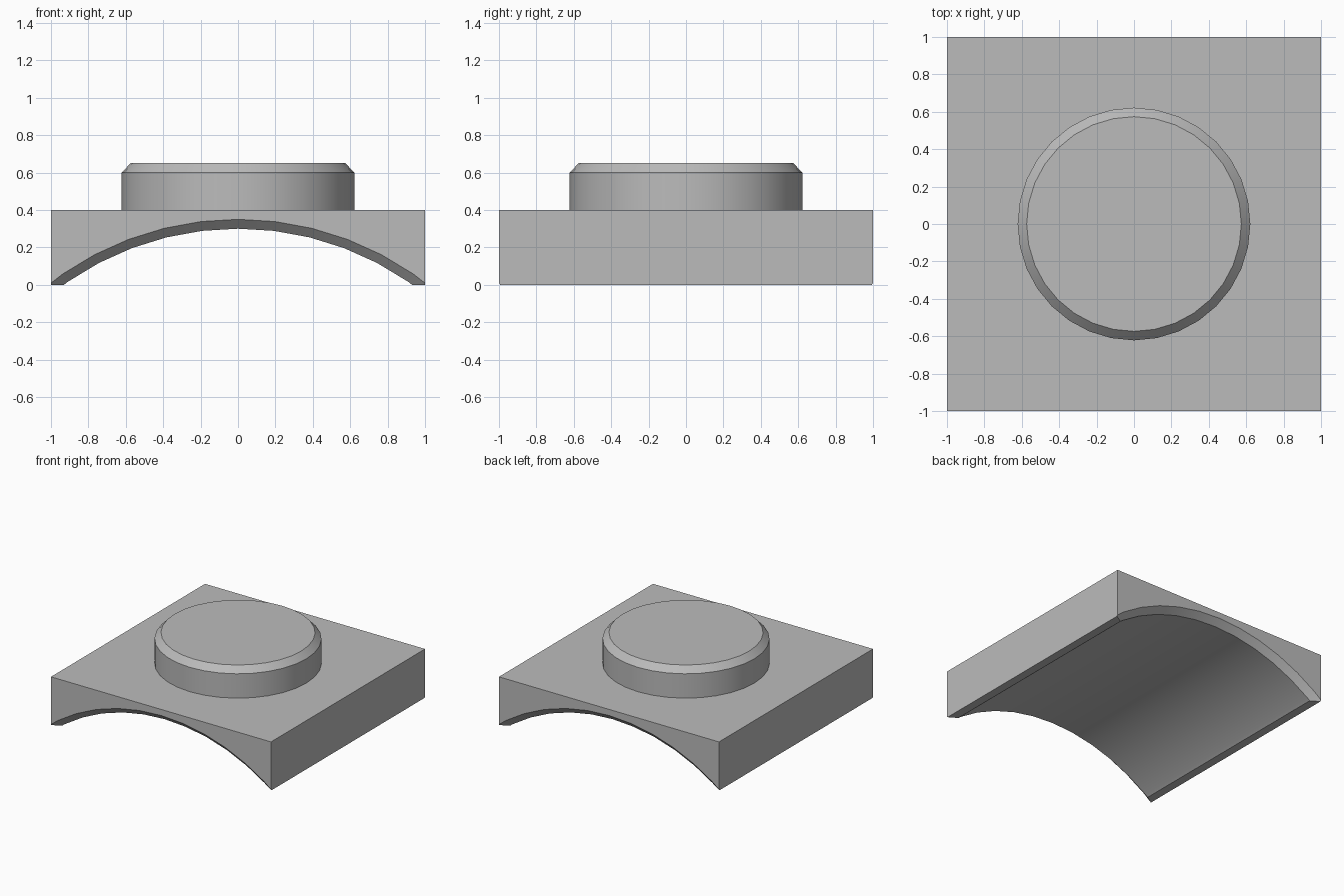
import bpy, bmesh, math
from mathutils import Matrix

if "Cube" in bpy.data.objects:
    bpy.data.objects.remove(bpy.data.objects["Cube"], do_unlink=True)

grey = bpy.data.materials.new("plain grey")
grey.use_nodes = True
colour = (0.5, 0.5, 0.5, 1)
grey.diffuse_color = colour
grey.node_tree.nodes["Principled BSDF"].inputs["Base Color"].default_value = colour


def add_object(name, bm):
    bmesh.ops.recalc_face_normals(bm, faces=bm.faces[:])
    mesh = bpy.data.meshes.new(name)
    bm.to_mesh(mesh)
    bm.free()
    mesh.materials.append(grey)
    obj = bpy.data.objects.new(name, mesh)
    bpy.context.collection.objects.link(obj)
    return obj


def lathe(name, profile, sides, matrix=Matrix()):
    """Revolve (radius, height) points about z, cap both ends, then place."""
    bm = bmesh.new()
    rings = []
    for radius, height in profile:
        ring = []
        for i in range(sides):
            a = math.tau * i / sides
            ring.append(bm.verts.new((radius * math.cos(a), radius * math.sin(a), height)))
        rings.append(ring)
    for low, high in zip(rings, rings[1:]):
        for i in range(sides):
            j = (i + 1) % sides
            bm.faces.new((low[i], low[j], high[j], high[i]))
    bm.faces.new(rings[0])
    bm.faces.new(rings[-1])
    bm.transform(matrix)
    return add_object(name, bm)


def smooth(obj):
    bpy.ops.object.select_all(action="DESELECT")
    obj.select_set(True)
    bpy.context.view_layer.objects.active = obj
    bpy.ops.object.shade_smooth_by_angle(angle=math.radians(30))


# Square saddle block
bm = bmesh.new()
bmesh.ops.create_cube(bm, size=1)
bmesh.ops.scale(bm, vec=(2, 2, 0.4), verts=bm.verts)
bmesh.ops.translate(bm, vec=(0, 0, 0.2), verts=bm.verts)
block = add_object("saddle_block", bm)

# Arched channel along y, flared at both mouths
lay_down = Matrix.Translation((0, 0, -1.3)) @ Matrix.Rotation(math.pi / 2, 4, "X")
cutter = lathe("channel_cutter",
               [(1.66, -1.01), (1.6, -0.95), (1.6, 0.95), (1.66, 1.01)], 52, lay_down)
cutter.hide_render = True
cut = block.modifiers.new("channel", "BOOLEAN")
cut.operation = "DIFFERENCE"
cut.solver = "EXACT"
cut.object = cutter
bpy.context.view_layer.objects.active = block
bpy.ops.object.modifier_apply(modifier=cut.name)
bpy.data.objects.remove(cutter, do_unlink=True)
smooth(block)

# Round boss with a bevelled rim
boss = lathe("round_boss", [(0.622, 0.38), (0.622, 0.6), (0.574, 0.65)], 32)
smooth(boss)
